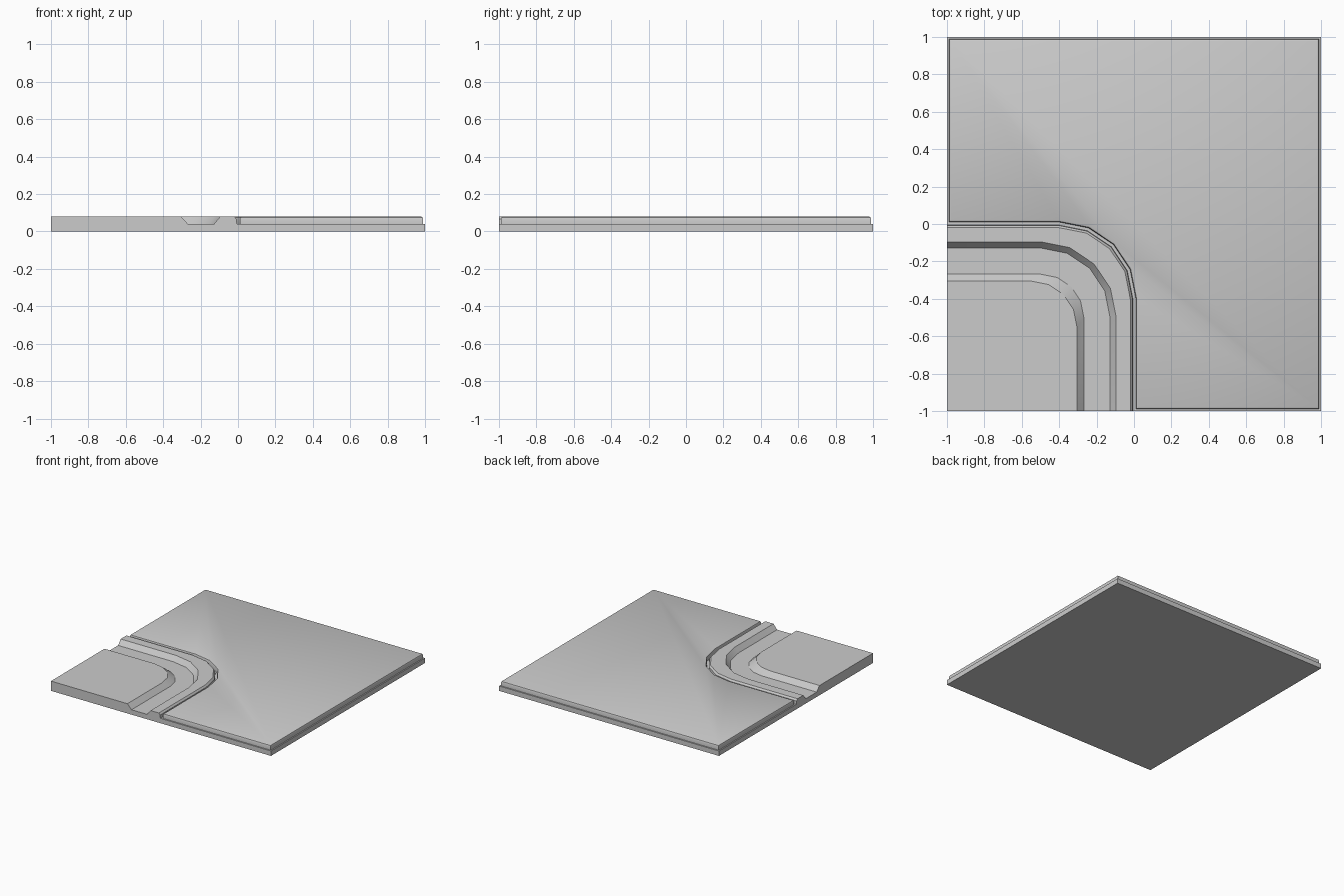
import bpy, bmesh, math

if "Cube" in bpy.data.objects:
    bpy.data.objects.remove(bpy.data.objects["Cube"])

bm = bmesh.new()


def path(d, z, c, end=-1.0):
    """Row of verts: straight, quarter bend centred at (-c,-c), straight; at distance d from the axes."""
    r = c - d
    pts = [(end, -d)]
    for k in range(5):
        a = math.radians(90 - 22.5 * k)
        pts.append((-c + r * math.cos(a), -c + r * math.sin(a)))
    pts.append((-d, end))
    return [bm.verts.new((x, y, z)) for x, y in pts]


def strip(a, b, closed=False):
    n = len(a)
    for i in range(n if closed else n - 1):
        j = (i + 1) % n
        bm.faces.new((a[i], a[j], b[j], b[i]))


def outline(inset, z):
    """Closed L-shaped outline of the raised paving."""
    e = 1 - inset
    loop = path(-inset, z, 0.4, -e)
    loop += [bm.verts.new((x, y, z)) for x, y in ((e, -e), (e, e), (-e, e))]
    return loop


# raised paving slab with rounded rim, standing on a ledge
rim = [outline(i, z) for i, z in ((0, .04), (.01, .04), (.01, .066),
                                  (.014, .076), (.022, .08))]
for a, b in zip(rim, rim[1:]):
    strip(a, b, True)
bm.faces.new(rim[-1])

# kerb, gutter and inner ground: cross-section carried round the bend
section = [(.006, .04, .4), (.008, .066, .4), (.02, .08, .4), (.095, .08, .5),
           (.128, .04, .5), (.268, .04, .5), (.305, .08, .55)]
rows = [rim[0][:7]] + [path(d, z, c) for d, z, c in section]
for a, b in zip(rows, rows[1:]):
    strip(a, b)
corner = bm.verts.new((-1, -1, .08))
bm.faces.new(rows[-1] + [corner])

# outer sides and underside
b = [bm.verts.new((x, y, 0)) for x, y in ((-1, -1), (1, -1), (1, 1), (-1, 1))]
se, ne, nw = rim[0][7:]
bm.faces.new(b)
bm.faces.new((b[1], b[2], ne, se))
bm.faces.new((b[2], b[3], nw, ne))
bm.faces.new([b[0], b[1], se] + [r[-1] for r in rows] + [corner])
bm.faces.new([b[3], b[0], corner] + [r[0] for r in reversed(rows)] + [nw])

bmesh.ops.recalc_face_normals(bm, faces=bm.faces)
mesh = bpy.data.meshes.new("street_corner_tile")
bm.to_mesh(mesh)
bm.free()
tile = bpy.data.objects.new("street_corner_tile", mesh)
bpy.context.collection.objects.link(tile)
bpy.context.view_layer.objects.active = tile
tile.select_set(True)
bpy.ops.object.shade_smooth_by_angle(angle=math.radians(30))
